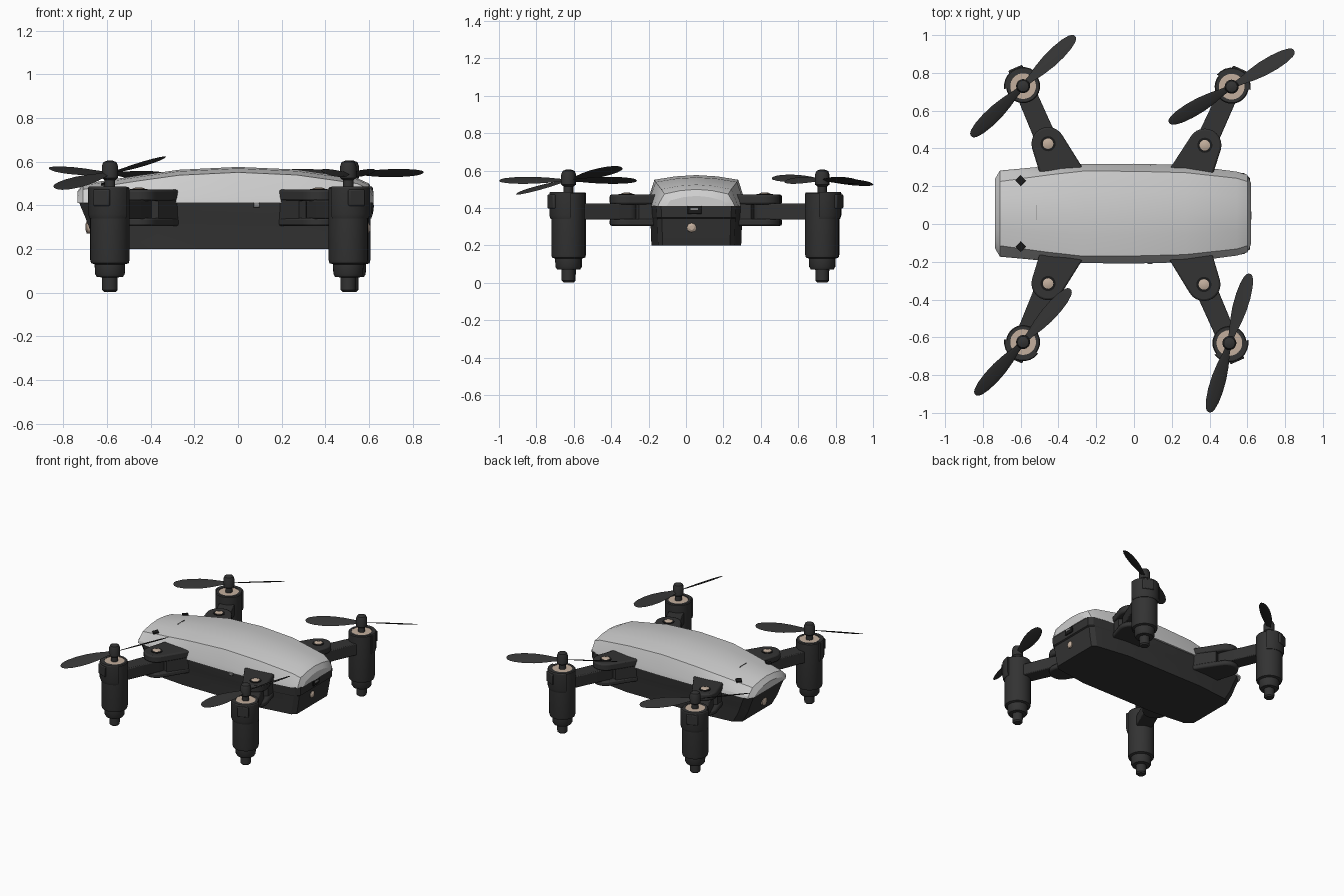
import bpy, bmesh, math
from mathutils import Matrix, Vector

cube = bpy.data.objects.get("Cube")
if cube:
    bpy.data.objects.remove(cube, do_unlink=True)

YC = 0.055  # body centreline


def material(name, colour):
    m = bpy.data.materials.new(name)
    m.use_nodes = True
    m.diffuse_color = (*colour, 1)
    bsdf = m.node_tree.nodes["Principled BSDF"]
    bsdf.inputs["Base Color"].default_value = (*colour, 1)
    bsdf.inputs["Roughness"].default_value = 0.6
    return m


SILVER = material("silver shell", (0.62, 0.62, 0.62))
DARK = material("charcoal plastic", (0.033, 0.033, 0.033))
BLACK = material("black", (0.01, 0.01, 0.01))
COPPER = material("pale copper", (0.55, 0.43, 0.34))
SEAM = material("seam grey", (0.25, 0.25, 0.25))


def finish(name, bm, mat, matrix=None, bevel=0, angle=30):
    bmesh.ops.recalc_face_normals(bm, faces=bm.faces[:])
    if matrix:
        bm.transform(matrix)
    me = bpy.data.meshes.new(name)
    bm.to_mesh(me)
    bm.free()
    me.materials.append(mat)
    ob = bpy.data.objects.new(name, me)
    bpy.context.collection.objects.link(ob)
    if bevel:
        mod = ob.modifiers.new("Bevel", "BEVEL")
        mod.width, mod.segments, mod.limit_method = bevel, 2, "ANGLE"
    bpy.ops.object.select_all(action="DESELECT")
    ob.select_set(True)
    bpy.context.view_layer.objects.active = ob
    bpy.ops.object.shade_smooth_by_angle(angle=math.radians(angle))
    return ob


def loft(bm, rings):
    """Skin a list of closed rings and cap both ends."""
    rows = [[bm.verts.new(p) for p in ring] for ring in rings]
    n = len(rows[0])
    for a, b in zip(rows, rows[1:]):
        for i in range(n):
            j = (i + 1) % n
            bm.faces.new((a[i], a[j], b[j], b[i]))
    bm.faces.new(rows[0])
    bm.faces.new(rows[-1])


def circle(r, z, x=0, y=0, n=32):
    return [(x + r * math.cos(math.tau * i / n), y + r * math.sin(math.tau * i / n), z)
            for i in range(n)]


def lathe(name, profile, mat, matrix, n=32):
    bm = bmesh.new()
    loft(bm, [circle(r, z, n=n) for r, z in profile])
    return finish(name, bm, mat, matrix)


def prism(name, outline, z0, z1, mat, bevel=0):
    """Upright prism around the convex hull of plan points."""
    bm = bmesh.new()
    for p in outline:
        for z in (z0, z1):
            bm.verts.new((p[0], p[1], z))
    res = bmesh.ops.convex_hull(bm, input=bm.verts[:])
    inside = [v for v in bm.verts if not v.link_faces]
    bmesh.ops.delete(bm, geom=inside, context="VERTS")
    bmesh.ops.dissolve_limit(bm, angle_limit=0.01, verts=bm.verts[:], edges=bm.edges[:])
    return finish(name, bm, mat, bevel=bevel)


def box(name, centre, size, mat, bevel=0, turn=None):
    bm = bmesh.new()
    bmesh.ops.create_cube(bm, size=1)
    m = Matrix.Translation(centre) @ (turn or Matrix()) @ Matrix.Diagonal((*size, 1))
    return finish(name, bm, mat, m, bevel)


# Silver lid: cross-sections along x (x, outer half width, crease half width, top z)
stations = [(-0.735, 0.185, 0.14, 0.465), (-0.71, 0.228, 0.17, 0.498), (-0.45, 0.252, 0.205, 0.538),
            (-0.27, 0.262, 0.225, 0.563), (0, 0.264, 0.224, 0.576), (0.27, 0.258, 0.217, 0.564),
            (0.545, 0.222, 0.187, 0.525), (0.6, 0.205, 0.17, 0.5), (0.62, 0.16, 0.14, 0.465)]
rings = []
for x, w, c, top in stations:
    crease = top - 0.025
    half = [(w, 0.41), (w - 0.006, 0.41 + 0.25 * (crease - 0.41)), (c, crease), (c / 2, top - 0.007)]
    section = half + [(0, top)] + [(-y, z) for y, z in reversed(half)]
    rings.append([(x, YC + y, z) for y, z in section])
bm = bmesh.new()
loft(bm, rings)
finish("top_shell", bm, SILVER, angle=20)

# Dark lower hull: plan outlines stacked in z (z, rear end, front end, half width)
rings = []
for z, xa, xb, w in [(0.2, -0.63, 0.575, 0.24), (0.28, -0.675, 0.59, 0.243),
                     (0.345, -0.7, 0.6, 0.246), (0.35, -0.702, 0.61, 0.247), (0.412, -0.728, 0.614, 0.251)]:
    side = [(xa, w * 0.72), (xa + 0.05, w * 0.9), (xa + 0.3, w), (xb - 0.28, w), (xb - 0.03, w * 0.85), (xb, w * 0.75)]
    rings.append([(x, YC + y, z) for x, y in side] + [(x, YC - y, z) for x, y in reversed(side)])
bm = bmesh.new()
loft(bm, rings)
finish("lower_hull", bm, DARK, angle=15)

# End details: port, lamp, lens, side button
box("charging_port", (0.612, 0.045, 0.395), (0.016, 0.075, 0.055), BLACK, 0.004)
box("port_tongue", (0.619, 0.045, 0.395), (0.008, 0.04, 0.012), SEAM)
along_x = Matrix.Rotation(math.pi / 2, 4, "Y")
lathe("end_lamp", [(0.026, -0.012), (0.024, 0.006), (0.012, 0.014)], COPPER,
      Matrix.Translation((0.592, 0.03, 0.295)) @ along_x, 20)
lathe("end_lens", [(0.03, -0.012), (0.028, 0.008), (0.012, 0.014)], COPPER,
      Matrix.Translation((-0.685, YC, 0.3)) @ along_x.inverted(), 20)
box("side_button", (0.085, -0.203, 0.402), (0.028, 0.02, 0.024), SEAM, 0.003)

# Marks on the lid
for s in (-1, 1):
    tilt = Matrix.Rotation(-0.14, 4, "Y") @ Matrix.Rotation(-0.14 * s, 4, "X")
    lathe("lid_mark", [(0.028, -0.0045), (0.028, 0.0045)], BLACK,
          Matrix.Translation((-0.6, YC + 0.175 * s, 0.5)) @ tilt, 4)
box("lid_seam", (-0.515, 0.06, 0.526), (0.004, 0.08, 0.008), SEAM)


def propeller(name, centre, heading, tilt):
    """Two pitched, thin blades about a hub."""
    bm = bmesh.new()
    pitch = math.radians(25)
    across = Vector((0, math.cos(pitch), -math.sin(pitch)))
    normal = Vector((0, math.sin(pitch), math.cos(pitch)))
    for spin in (0, math.pi):
        turn = Matrix.Rotation(spin, 3, "Z")
        rings = []
        for s, w in [(0.015, 0.03), (0.06, 0.042), (0.12, 0.068), (0.19, 0.086), (0.26, 0.088),
                     (0.32, 0.076), (0.36, 0.054), (0.376, 0.034), (0.382, 0.012)]:
            thick = 0.1 * w
            rings.append([turn @ (Vector((s, 0, 0)) + across * (w / 2 * math.cos(a)) + normal * (thick / 2 * math.sin(a)))
                          for a in (math.tau * i / 10 for i in range(10))])
        loft(bm, rings)
    m = (Matrix.Translation(centre) @ Matrix.Rotation(math.radians(heading), 4, "Z")
         @ Matrix.Rotation(-math.radians(tilt), 4, "Y"))
    finish(name, bm, DARK, m, angle=50)


# Four arms: corner name, pivot, motor position, blade heading, blade tilt
corners = [("front_right", (-0.455, -0.315), (-0.587, -0.625), 48, 10.5),
           ("front_left", (0.37, -0.32), (0.505, -0.63), 73.6, 0),
           ("back_right", (-0.455, 0.425), (-0.587, 0.73), 44, -2.5),
           ("back_left", (0.375, 0.417), (0.517, 0.727), 30, 0)]
for name, (px, py), (mx, my), heading, tilt in corners:
    sx, sy = math.copysign(1, px), math.copysign(1, py)
    base_y = YC + 0.2 * sy
    base = [(px + 0.04 * sx, base_y), (px - 0.21 * sx, base_y)]
    knuckle = [p[:2] for p in circle(0.088, 0, px, py, 24)]
    # Forked bracket: two plates joined by a web next to the body
    prism(name + "_bracket_top", base + knuckle, 0.42, 0.472, DARK, 0.01)
    prism(name + "_bracket_bottom", base + knuckle, 0.305, 0.342, DARK, 0.01)
    web = [(px + 0.055 * sx, py - 0.07 * sy), (px - 0.09 * sx, py + 0.01 * sy)]
    prism(name + "_bracket_web", base + web, 0.33, 0.43, DARK)
    at_pivot = Matrix.Translation((px, py, 0))
    lathe(name + "_screw_washer", [(0.04, 0.46), (0.04, 0.475)], BLACK, at_pivot, 24)
    lathe(name + "_screw", [(0.028, 0.46), (0.028, 0.477), (0.014, 0.482)], COPPER, at_pivot, 20)

    # Folding arm reaching the motor
    out = (Vector((mx, my)) - Vector((px, py))).normalized()
    side = Vector((-out.y, out.x)) * 0.052
    ends = [Vector((mx, my)) + side, Vector((mx, my)) - side]
    tip = [p[:2] for p in circle(0.058, 0, px, py, 20)]
    prism(name + "_arm", ends + tip, 0.338, 0.424, DARK, 0.006)

    # Motor housing with collar and foot, outer clip, coil ring
    at = Matrix.Translation((mx, my, 0))
    lathe(name + "_motor", [(0.026, 0.003), (0.035, 0.012), (0.036, 0.07), (0.06, 0.072), (0.068, 0.085), (0.07, 0.13),
                            (0.086, 0.135), (0.09, 0.15), (0.09, 0.478), (0.085, 0.484),
                            (0.068, 0.484), (0.068, 0.47)], DARK, at)
    clip = at @ Matrix.Rotation(math.atan2(out.y, out.x), 4, "Z")
    bm = bmesh.new()
    arc = [math.radians(a) for a in range(-75, 76, 15)]
    loft(bm, [[(r * math.cos(a), r * math.sin(a), z) for a in arc] +
              [(0.07 * math.cos(a), 0.07 * math.sin(a), z) for a in reversed(arc)]
              for r, z in ((0.094, 0.34), (0.101, 0.36), (0.101, 0.48), (0.097, 0.486))])
    finish(name + "_motor_clip", bm, DARK, clip)
    box(name + "_clip_tab", clip @ Vector((0.094, 0, 0.435)), (0.024, 0.08, 0.075), DARK, 0.006,
        clip.to_3x3().to_4x4())
    lathe(name + "_coil_ring", [(0.068, 0.465), (0.068, 0.482), (0.03, 0.482)], COPPER, at)

    # Propeller hub and blades
    lathe(name + "_hub", [(0.024, 0.47), (0.024, 0.515), (0.037, 0.525), (0.037, 0.58), (0.03, 0.598), (0.012, 0.605)],
          DARK, at, 24)
    propeller(name + "_propeller", (mx, my, 0.548), heading, tilt)
